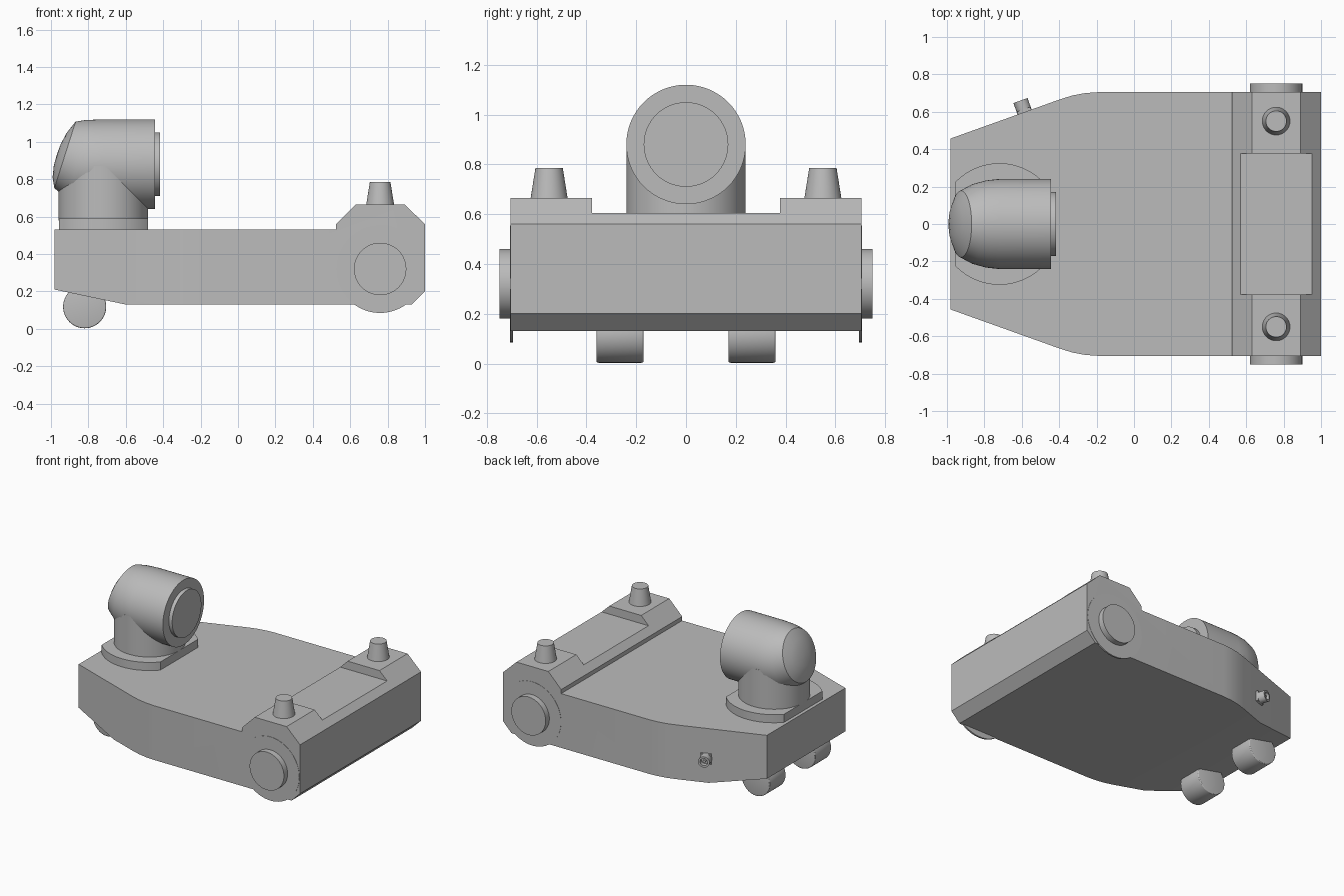
import bpy, bmesh, math
from mathutils import Matrix, Vector

if "Cube" in bpy.data.objects:
    bpy.data.objects.remove(bpy.data.objects["Cube"], do_unlink=True)

grey = bpy.data.materials.new("plain grey")
grey.use_nodes = True
grey.diffuse_color = (0.5, 0.5, 0.5, 1)
grey.node_tree.nodes["Principled BSDF"].inputs["Base Color"].default_value = (0.5, 0.5, 0.5, 1)


def finish(name, bm):
    bmesh.ops.recalc_face_normals(bm, faces=bm.faces)
    mesh = bpy.data.meshes.new(name)
    bm.to_mesh(mesh)
    bm.free()
    mesh.materials.append(grey)
    obj = bpy.data.objects.new(name, mesh)
    bpy.context.collection.objects.link(obj)
    return obj


def smooth(obj, angle=28):
    bpy.ops.object.select_all(action='DESELECT')
    obj.select_set(True)
    bpy.context.view_layer.objects.active = obj
    bpy.ops.object.shade_smooth_by_angle(angle=math.radians(angle))
    return obj


def prism(name, outline, direction):
    """Extrude a closed outline of 3D points."""
    bm = bmesh.new()
    face = bm.faces.new([bm.verts.new(p) for p in outline])
    grown = bmesh.ops.extrude_face_region(bm, geom=[face])
    moved = [v for v in grown["geom"] if isinstance(v, bmesh.types.BMVert)]
    bmesh.ops.translate(bm, verts=moved, vec=direction)
    return finish(name, bm)


def box(name, centre, size, turn=Matrix()):
    bm = bmesh.new()
    bmesh.ops.create_cube(bm, size=1)
    bm.transform(Matrix.Translation(centre) @ turn @ Matrix.Diagonal((*size, 1)))
    return finish(name, bm)


def rod(name, start, end, r1, r2=None, bevel=0, sides=64):
    """Cylinder or cone between two points, with optional rounded rims."""
    start, end = Vector(start), Vector(end)
    axis = end - start
    bm = bmesh.new()
    bmesh.ops.create_cone(bm, cap_ends=True, segments=sides, radius1=r1,
                          radius2=r1 if r2 is None else r2, depth=axis.length)
    if bevel:
        rims = [e for e in bm.edges if abs(e.verts[0].co.z - e.verts[1].co.z) < 1e-5]
        bmesh.ops.bevel(bm, geom=rims, offset=bevel, segments=3, profile=0.5, affect='EDGES')
    turn = Vector((0, 0, 1)).rotation_difference(axis).to_matrix().to_4x4()
    bm.transform(Matrix.Translation((start + end) / 2) @ turn)
    return smooth(finish(name, bm))


def cut(obj, tool, operation='DIFFERENCE'):
    """Boolean, applied, with the tool removed afterwards."""
    mod = obj.modifiers.new("cut", 'BOOLEAN')
    mod.operation, mod.object, mod.solver = operation, tool, 'EXACT'
    bpy.context.view_layer.update()
    graph = bpy.context.evaluated_depsgraph_get()
    result = bpy.data.meshes.new_from_object(obj.evaluated_get(graph))
    obj.modifiers.clear()
    obj.data = result
    bpy.data.objects.remove(tool, do_unlink=True)
    return obj


# Body: side profile trimmed by the tapered plan, with a recess across the raised end
side = [(-.98, .21), (-.6, .13), (.93, .13), (1, .2), (1, .56), (.89, .665),
        (.63, .665), (.525, .56), (.525, .53), (-.98, .53)]
half = [(-.98, .457), (-.4, .665), (-.33, .687), (-.26, .7), (-.19, .705), (1, .705)]
body = prism("body", [(x, -.9, z) for x, z in side], (0, 1.8, 0))
plan = half + [(x, -y) for x, y in reversed(half)]
plan = [(x * 1.0 if x < 1 else 1.1, y, -.1) for x, y in plan]
plan[0] = (-.981, .457, -.1)
plan[-1] = (-.981, -.457, -.1)
cut(body, prism("plan_tool", plan, (0, 0, 1)), 'INTERSECT')
cut(body, box("recess_tool", (.76, 0, .705), (.6, .755, .2)))
smooth(body, 12)

# Side hubs, split pegs and rollers, one of each per side
for s, label in ((1, "back"), (-1, "front")):
    rod(label + "_hub_plate", (.76, s * .695, .32), (.76, s * .707, .32), .235)
    rod(label + "_hub", (.76, s * .7, .32), (.76, s * .75, .32), .14)
    peg = rod(label + "_peg", (.76, s * .56, .66), (.76, s * .56, .785), .075, .055)
    peg.location.y = -s * .01
    bpy.context.view_layer.update()
    slot = Matrix.Rotation(math.atan2(-.75 * s, -.6), 4, 'Z')
    spot = Vector((.76, s * .55, .74)) + slot @ Vector((.06, 0, 0))
    smooth(cut(peg, box("slot_tool", spot, (.06, .022, .13), slot)))
    rod(label + "_roller", (-.82, s * .17, .118), (-.82, s * .36, .118), .115, bevel=.008)

# Turret foot: disc with two flats
foot = rod("turret_foot", (-.72, 0, .52), (-.72, 0, .59), .325, sides=96)
cut(foot, box("flats_tool", (-.718, 0, .55), (.476, 1, .3)), 'INTERSECT')
smooth(foot)

# Turret neck and head: head is lofted through leaning rings to a domed back
rod("turret_neck", (-.72, 0, .58), (-.72, 0, .87), .24)
rings = [(-.445, .88, .24, 0), (-.72, .88, .24, 0), (-.79, .885, .233, .08),
         (-.86, .902, .214, .2), (-.925, .93, .178, .32), (-.953, .93, .12, .32),
         (-.966, .93, .06, .32), (-.969, .93, .01, .32)]
bm = bmesh.new()
loops = []
for x, z, r, lean in rings:
    angles = [math.tau * i / 64 for i in range(64)]
    loops.append([bm.verts.new((x + lean * r * math.sin(a), r * math.cos(a), z + r * math.sin(a)))
                  for a in angles])
for a, b in zip(loops, loops[1:]):
    for i in range(64):
        j = (i + 1) % 64
        bm.faces.new((a[i], a[j], b[j], b[i]))
bm.faces.new(loops[0])
bm.faces.new(loops[-1])
smooth(finish("turret_head", bm), 26)
rod("turret_lens", (-.46, 0, .88), (-.418, 0, .88), .17)

# Side connector: square flange, stem and hollow collar on the tapered wall
out = Vector((-.34, .94, 0)).normalized()
base = Vector((-.585, .599, .31))
turn = Matrix.Rotation(math.atan2(out.y, out.x) - math.pi / 2, 4, 'Z')
box("connector_flange", base, (.075, .03, .075), turn)
collar = rod("connector_collar", base, base + out * .065, .04, sides=32)
smooth(cut(collar, rod("bore_tool", base + out * .03, base + out * .09, .026, sides=32)))
rod("connector_pin", base, base + out * .055, .01, sides=16)
